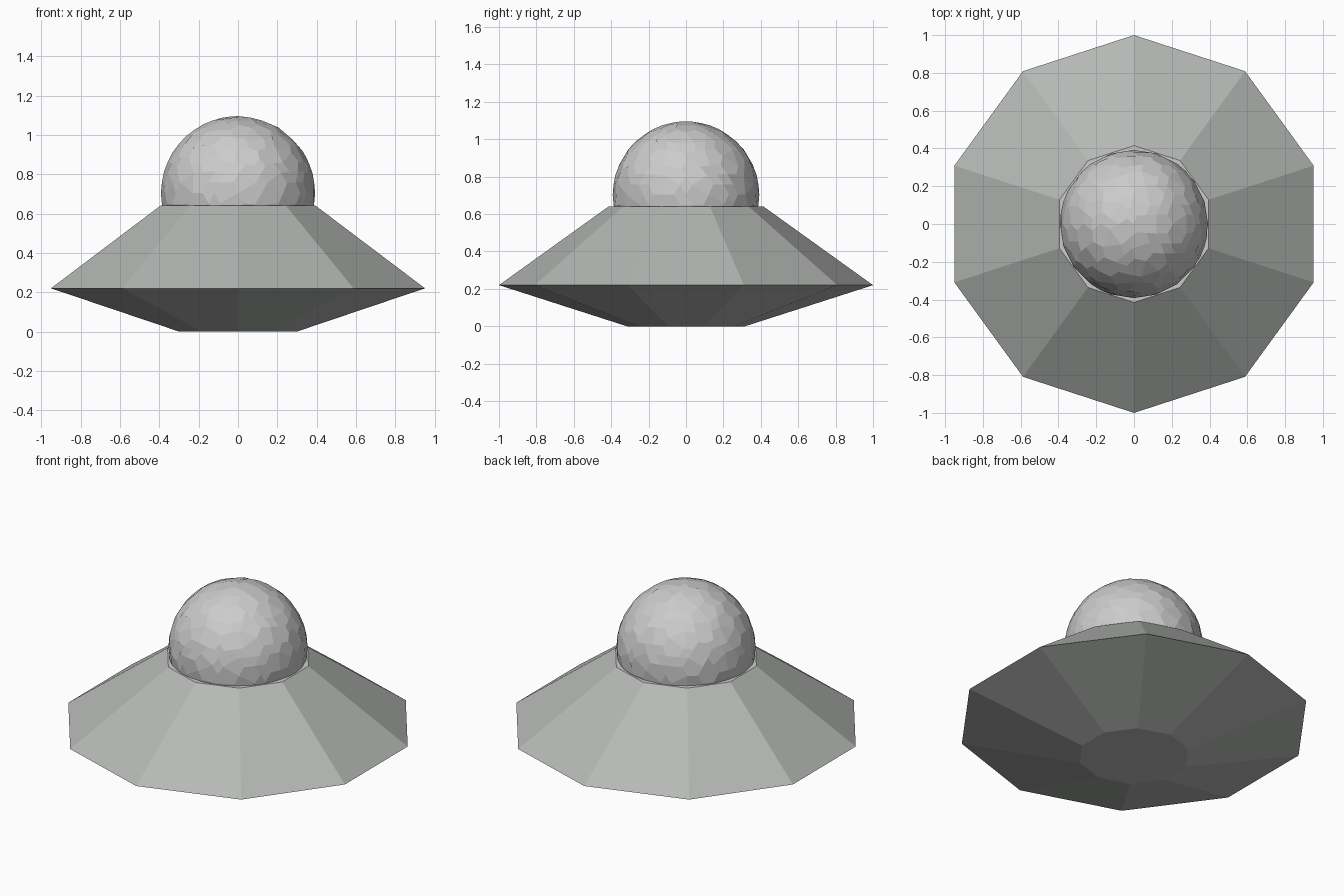
import bpy, bmesh, math

if "Cube" in bpy.data.objects:
    bpy.data.objects.remove(bpy.data.objects["Cube"])

SIDES = 10
# (radius, height) of each saucer ring, bottom to top
PROFILE = [(0.315, 0.0), (1.0, 0.22), (0.415, 0.64)]


def make_object(name, bm):
    bmesh.ops.recalc_face_normals(bm, faces=bm.faces)
    mesh = bpy.data.meshes.new(name)
    bm.to_mesh(mesh)
    bm.free()
    obj = bpy.data.objects.new(name, mesh)
    bpy.context.collection.objects.link(obj)
    return obj


def grey(name, r, g, b):
    mat = bpy.data.materials.new(name)
    mat.diffuse_color = (r, g, b, 1)
    mat.use_nodes = True
    mat.node_tree.nodes["Principled BSDF"].inputs["Base Color"].default_value = mat.diffuse_color
    return mat


# Ten-sided saucer hull, corners on the y axis
bm = bmesh.new()
rings = []
for radius, z in PROFILE:
    angles = [math.pi / 2 + 2 * math.pi * i / SIDES for i in range(SIDES)]
    rings.append([bm.verts.new((radius * math.cos(a), radius * math.sin(a), z)) for a in angles])
for low, high in zip(rings, rings[1:]):
    for i in range(SIDES):
        j = (i + 1) % SIDES
        bm.faces.new((low[i], low[j], high[j], high[i]))
bm.faces.new(rings[0])
top_cap = bm.faces.new(rings[-1])
top_cap.material_index = 1
hull = make_object("saucer_hull", bm)
hull.data.materials.append(grey("hull_grey", 0.46, 0.48, 0.46))
hull.data.materials.append(grey("cap_grey", 0.75, 0.75, 0.75))

# Faceted dome, lower part sunk in the hull; small dissolve gives irregular facets
bm = bmesh.new()
bmesh.ops.create_icosphere(bm, subdivisions=4, radius=0.392)
bmesh.ops.dissolve_limit(bm, angle_limit=math.radians(9), verts=bm.verts, edges=bm.edges)
bmesh.ops.translate(bm, verts=bm.verts, vec=(0, 0, 0.704))
make_object("dome", bm)
